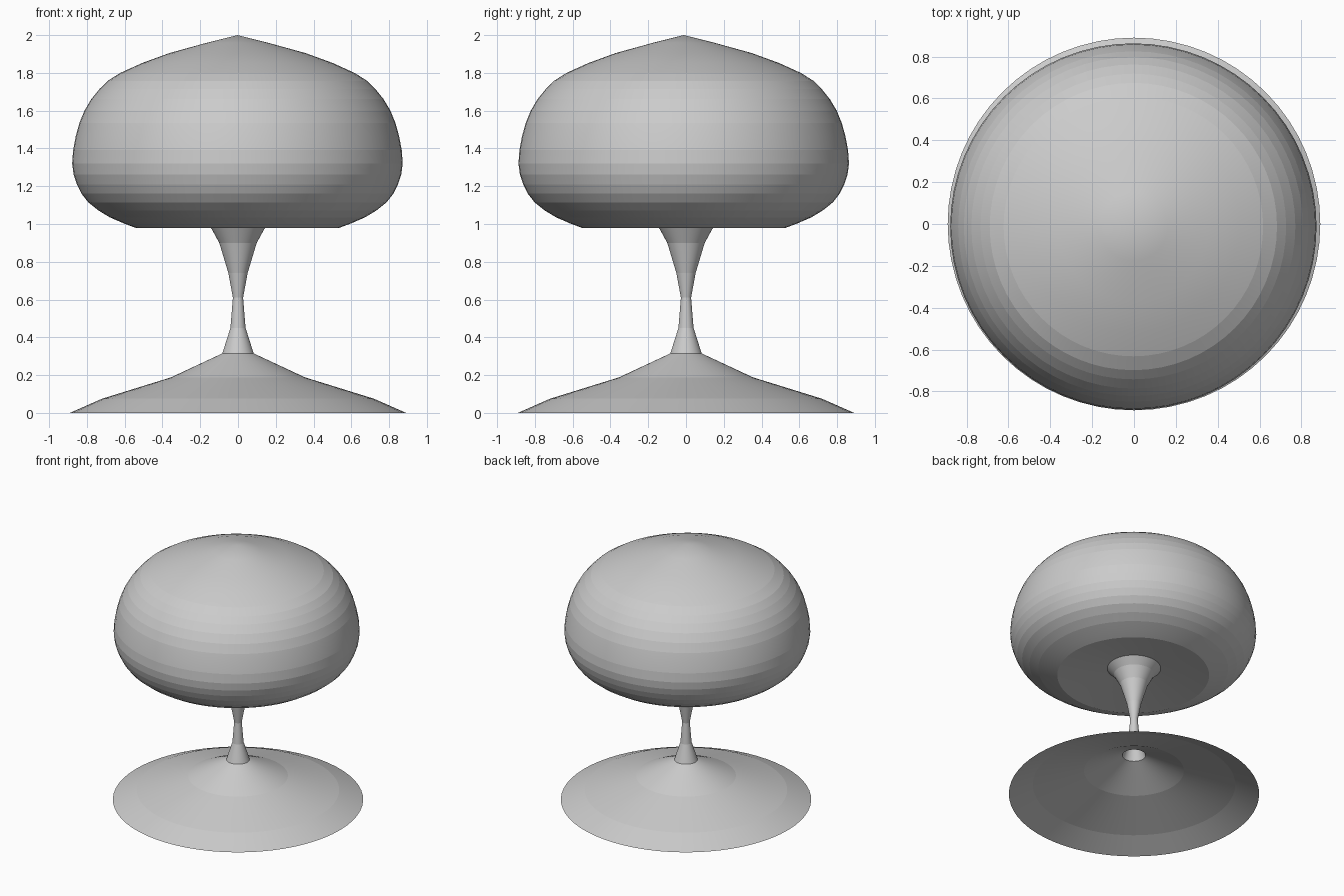
import bpy, math
from mathutils import Vector

if "Cube" in bpy.data.objects:
    bpy.data.objects.remove(bpy.data.objects["Cube"])


def refine(points, steps):
    """Catmull-Rom subdivision of a profile."""
    out = []
    p = [Vector(q) for q in points]
    for i in range(len(p) - 1):
        a, b, c = p[max(i - 1, 0)], p[i], p[i + 1]
        d = p[min(i + 2, len(p) - 1)]
        for k in range(steps):
            t = k / steps
            v = 0.5 * (2 * b + (c - a) * t + (2 * a - 5 * b + 4 * c - d) * t * t
                       + (3 * b - a - 3 * c + d) * t ** 3)
            out.append((max(v.x, 0), v.y))
    return out + [tuple(points[-1])]


def lathe(name, profile, segments=64, location=(0, 0, 0)):
    """Revolve (radius, z) points about z, listed bottom to top."""
    verts, faces, rings = [], [], []
    for r, z in profile:
        n = 1 if r < 1e-5 else segments
        rings.append([len(verts) + i for i in range(n)])
        verts += [(r * math.cos(math.tau * i / segments),
                   r * math.sin(math.tau * i / segments), z) for i in range(n)]
    for low, high in zip(rings, rings[1:]):
        for i in range(segments):
            j = (i + 1) % segments
            quad = [low[i % len(low)], low[j % len(low)],
                    high[j % len(high)], high[i % len(high)]]
            faces.append(list(dict.fromkeys(quad)))
    mesh = bpy.data.meshes.new(name)
    mesh.from_pydata(verts, [], faces)
    mesh.update()
    obj = bpy.data.objects.new(name, mesh)
    obj.location = location
    bpy.context.collection.objects.link(obj)
    bpy.context.view_layer.objects.active = obj
    bpy.ops.object.select_all(action='DESELECT')
    obj.select_set(True)
    bpy.ops.object.shade_smooth_by_angle(angle=math.radians(6))
    return obj


# Thin flared foot, open underneath
lathe("base", [(0.89, 0), (0.72, 0.075), (0.355, 0.188), (0.083, 0.315)])

# Hollow waisted stem, flaring into the cap
lathe("stem", [(0.083, 0.315), (0.04, 0.45), (0.027, 0.61), (0.051, 0.74),
               (0.099, 0.90), (0.143, 0.98), (0.19, 1.03)])

# Rounded cap with a slight point and a shallow recess below
dome = refine([(0.54, 0.98), (0.675, 1.035), (0.79, 1.115), (0.85, 1.21),
               (0.875, 1.32), (0.856, 1.465), (0.81, 1.60), (0.73, 1.715),
               (0.62, 1.80), (0.36, 1.905), (0, 2.0)], 2)
lathe("cap", [(0, 1.04), (0.20, 1.03)] + dome, location=(-0.003, -0.012, 0))
